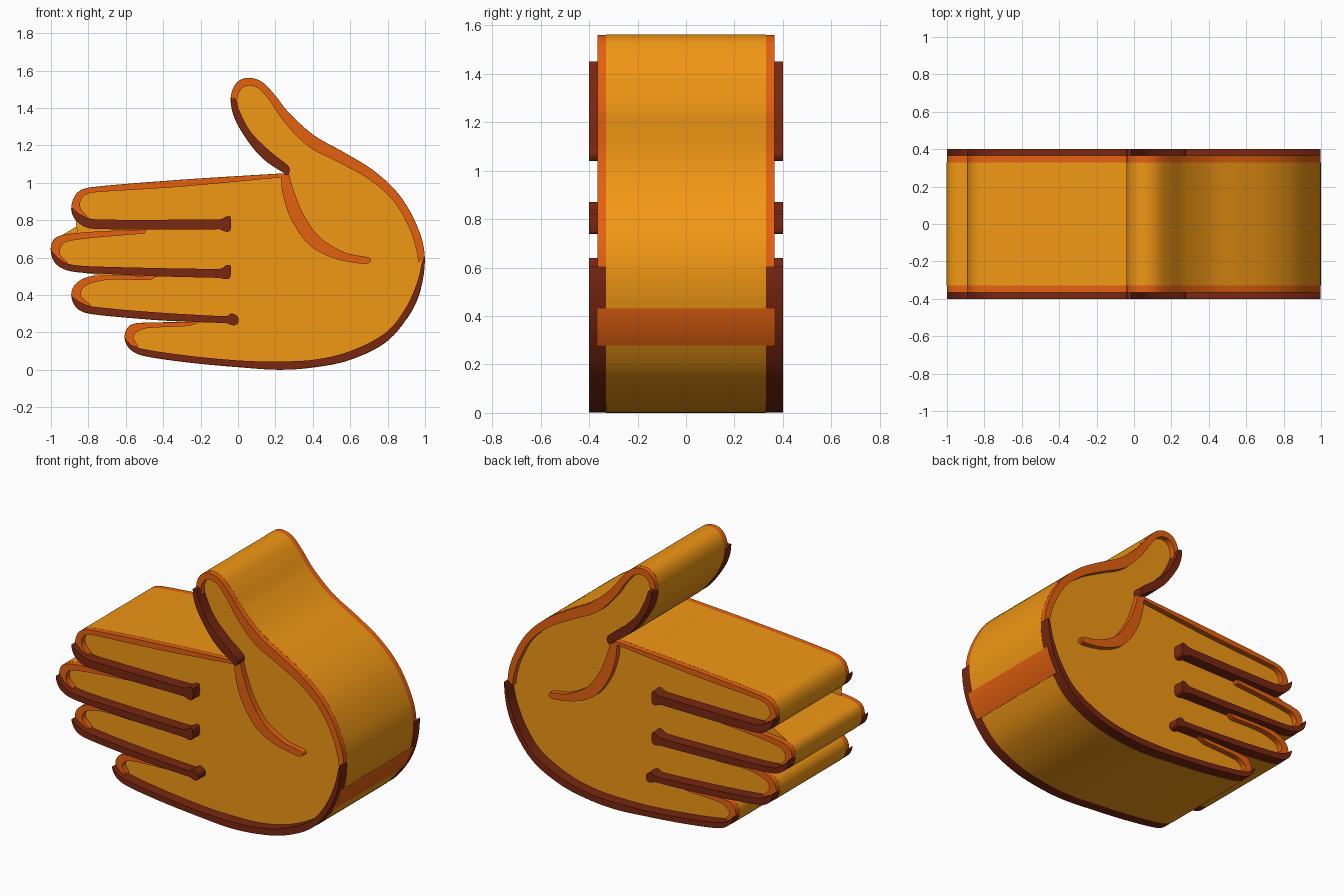
import bpy, bmesh
from mathutils import Vector

N = 6  # samples per spline span


def smooth(pts):
    """Catmull-Rom curve through the points (N samples per span)."""
    p = [Vector(q) for q in pts]
    p = [2 * p[0] - p[1]] + p + [2 * p[-1] - p[-2]]
    out = []
    for i in range(1, len(p) - 2):
        a, b, c, d = p[i - 1:i + 3]
        m0 = (c - a) * 0.5
        m1 = (d - b) * 0.5
        # limit tangents where spans are very uneven
        L = (c - b).length
        m0 = m0 * min(1, 1.3 * L / max(m0.length, 1e-6))
        m1 = m1 * min(1, 1.3 * L / max(m1.length, 1e-6))
        for k in range(N):
            t = k / N
            out.append(b * (2*t**3 - 3*t*t + 1) + m0 * (t**3 - 2*t*t + t)
                       + c * (3*t*t - 2*t**3) + m1 * (t**3 - t*t))
    out.append(p[-2])
    return out


def material(name, rgb):
    m = bpy.data.materials.new(name)
    m.diffuse_color = (*rgb, 1)
    return m


def slab(name, outline, depth, mat, grow=0.0):
    """Extrude a clockwise x/z outline from y=-depth to y=+depth."""
    pts = []
    for q in outline:
        if not pts or (q - pts[-1]).length > 1e-3:
            pts.append(q)
    if (pts[0] - pts[-1]).length < 1e-3:
        pts.pop()
    bm = bmesh.new()
    verts = []
    for i, q in enumerate(pts):
        d = (pts[(i + 1) % len(pts)] - pts[i - 1]).normalized()
        verts.append(bm.verts.new((q.x - d.y * grow, -depth, q.y + d.x * grow)))
    face = bm.faces.new(verts)
    ext = bmesh.ops.extrude_face_region(bm, geom=[face], use_keep_orig=True)
    moved = [g for g in ext["geom"] if isinstance(g, bmesh.types.BMVert)]
    bmesh.ops.translate(bm, vec=(0, 2 * depth, 0), verts=moved)
    bmesh.ops.recalc_face_normals(bm, faces=bm.faces)
    me = bpy.data.meshes.new(name)
    bm.to_mesh(me)
    bm.free()
    me.materials.append(mat)
    ob = bpy.data.objects.new(name, me)
    bpy.context.collection.objects.link(ob)
    bpy.context.view_layer.objects.active = ob
    bpy.ops.object.select_all(action='DESELECT')
    ob.select_set(True)
    bpy.ops.object.shade_smooth_by_angle(angle=0.6)
    return ob


skin = material("skin", (0.88, 0.31, 0.007))
light = material("rim_orange", (0.78, 0.12, 0.005))
dark = material("rim_dark", (0.19, 0.02, 0.005))

# Shared corners: thumb crotch and the three finger slots
crotch = (0.25, 1.05)
slot1, slot2, slot3 = (-0.49, 0.75), (-0.435, 0.5), (-0.205, 0.255)

# Smooth runs of the silhouette between those corners
palm_pts = [crotch, (0.14, 1.125), (0.06, 1.215), (-0.015, 1.34), (-0.038, 1.45),
            (-0.01, 1.53), (0.05, 1.56), (0.125, 1.54), (0.195, 1.47), (0.275, 1.37),
            (0.41, 1.25), (0.57, 1.16), (0.73, 1.06), (0.865, 0.93), (0.96, 0.76),
            (0.997, 0.605), (0.975, 0.43), (0.905, 0.28), (0.785, 0.145), (0.60, 0.055),
            (0.41, 0.015), (0.22, 0.002), (0.01, 0.015), (-0.26, 0.04), (-0.5, 0.075),
            (-0.575, 0.11), (-0.605, 0.17), (-0.585, 0.23), (-0.525, 0.25), slot3]
ring_pts = [slot3, (-0.47, 0.27), (-0.785, 0.30), (-0.86, 0.33), (-0.89, 0.395),
            (-0.87, 0.455), (-0.805, 0.495), (-0.715, 0.505), slot2]
middle_pts = [slot2, (-0.74, 0.515), (-0.90, 0.53), (-0.975, 0.57), (-1.0, 0.64),
              (-0.98, 0.70), (-0.91, 0.725), (-0.74, 0.74), slot1]
index_pts = [slot1, (-0.69, 0.752), (-0.805, 0.76), (-0.87, 0.805), (-0.89, 0.87),
             (-0.86, 0.945), (-0.785, 0.975), (-0.31, 1.015), crotch]
palm, ring, middle, index = map(smooth, (palm_pts, ring_pts, middle_pts, index_pts))


def part(run, a, b):
    return run[a * N:b * N + 1]


# Hand body
slab("hand_body", palm + ring + middle + index, 0.33, skin, 0.0015)

# Orange rims: outer slice of the silhouette closed by an inner edge
thumb_in = [(0.965, 0.575), (0.955, 0.64), (0.92, 0.75), (0.835, 0.9), (0.70, 1.02),
            (0.54, 1.11), (0.37, 1.2), (0.245, 1.33), (0.17, 1.44), (0.11, 1.505),
            (0.055, 1.52), (0.015, 1.5), (-0.005, 1.45), (0.0, 1.38), (-0.02, 1.39)]
slab("thumb_rim", part(palm, 4, 15) + smooth(thumb_in), 0.365, light, 0.0008)

crease_in = [(0.27, 1.055), (0.295, 0.965), (0.345, 0.84), (0.435, 0.71), (0.57, 0.628),
             (0.70, 0.6), (0.71, 0.58), (0.675, 0.567), (0.515, 0.597), (0.38, 0.67),
             (0.285, 0.805), (0.24, 0.94), (0.23, 1.03)]
index_in = [(0.23, 1.03), (-0.31, 0.98), (-0.77, 0.95), (-0.825, 0.93), (-0.845, 0.895),
            (-0.84, 0.86), (-0.80, 0.81), (-0.85, 0.83)]
slab("index_rim_and_palm_crease",
     part(index, 4, 8) + smooth(crease_in) + smooth(index_in), 0.365, light, 0.0008)

rims = {
    "middle_rim": (part(middle, 4, 8),
                   [(-0.5, 0.73), (-0.74, 0.71), (-0.9, 0.69), (-0.945, 0.665),
                    (-0.95, 0.615), (-0.91, 0.57), (-0.96, 0.59)]),
    "ring_rim": (part(ring, 4, 8),
                 [(-0.47, 0.48), (-0.69, 0.483), (-0.795, 0.46), (-0.835, 0.43),
                  (-0.835, 0.39), (-0.79, 0.345), (-0.85, 0.355)]),
    "little_rim": (part(palm, 26, 29),
                   [(-0.26, 0.235), (-0.475, 0.225), (-0.53, 0.21), (-0.56, 0.175),
                    (-0.535, 0.125), (-0.575, 0.13)]),
}
for name, (outer, inner) in rims.items():
    slab(name, outer + smooth(inner), 0.365, light, 0.0008)

# Short orange band round the heel of the hand
band = [q for q in palm if q.x > 0.8 and 0.27 < q.y < 0.44]
slab("heel_band", band + [q - Vector((0.015, 0)) for q in reversed(band)],
     0.365, light, 0.003)

# Dark shadow strips, the thickest layer, ending in small bulbs at the palm
shadows = {
    "thumb_shadow": (part(palm, 0, 4),
                     [(-0.015, 1.45), (0.015, 1.37), (0.07, 1.27), (0.17, 1.17),
                      (0.265, 1.095), (0.277, 1.065), (0.262, 1.04), (0.24, 1.05)]),
    "heel_shadow": (part(palm, 15, 26),
                    [(-0.575, 0.135), (-0.5, 0.11), (-0.26, 0.075), (0.01, 0.05),
                     (0.22, 0.045), (0.41, 0.055), (0.6, 0.10), (0.785, 0.195),
                     (0.89, 0.32), (0.955, 0.46), (0.985, 0.58)]),
    "index_shadow": (part(index, 0, 4),
                     [(-0.85, 0.835), (-0.795, 0.81), (-0.715, 0.803), (-0.10, 0.805),
                      (-0.06, 0.82), (-0.04, 0.817), (-0.04, 0.75), (-0.06, 0.738),
                      (-0.10, 0.752)]),
    "middle_shadow": (part(middle, 0, 4),
                      [(-0.965, 0.6), (-0.90, 0.565), (-0.74, 0.552), (-0.10, 0.54),
                       (-0.06, 0.56), (-0.04, 0.555), (-0.04, 0.50), (-0.06, 0.485),
                       (-0.10, 0.492)]),
    "ring_shadow": (part(ring, 0, 4),
                    [(-0.85, 0.365), (-0.785, 0.34), (-0.47, 0.31), (-0.065, 0.287),
                     (-0.035, 0.302), (-0.002, 0.285), (0.0, 0.25), (-0.025, 0.238),
                     (-0.06, 0.25)]),
}
for name, (outer, inner) in shadows.items():
    slab(name, outer + smooth(inner), 0.40, dark)
